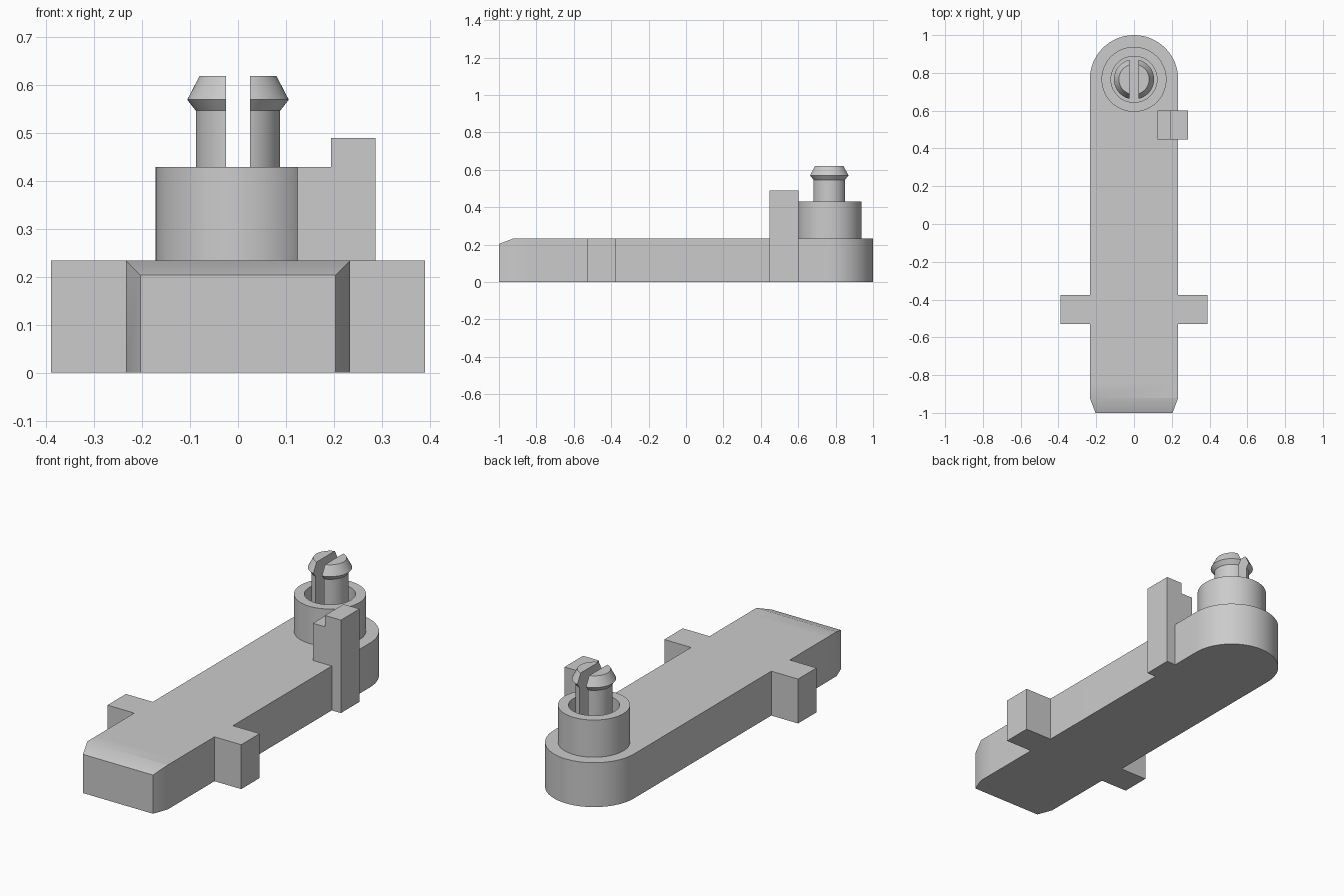
import bpy, bmesh
from math import sin, cos, pi, radians
from mathutils import Vector

if "Cube" in bpy.data.objects:
    bpy.data.objects.remove(bpy.data.objects["Cube"], do_unlink=True)

COLOUR = (0.6, 0.6, 0.6, 1)
grey = bpy.data.materials.new("plain grey")
grey.use_nodes = True
grey.diffuse_color = COLOUR
grey.node_tree.nodes["Principled BSDF"].inputs["Base Color"].default_value = COLOUR

W, TOP, END_Y = 0.234, 0.234, 0.766    # half width, plate height, round end centre
SEGMENTS = 64


def finish(name, bm):
    bmesh.ops.recalc_face_normals(bm, faces=bm.faces)
    mesh = bpy.data.meshes.new(name)
    bm.to_mesh(mesh)
    bm.free()
    mesh.materials.append(grey)
    obj = bpy.data.objects.new(name, mesh)
    bpy.context.collection.objects.link(obj)
    bpy.ops.object.select_all(action='DESELECT')
    obj.select_set(True)
    bpy.context.view_layer.objects.active = obj
    bpy.ops.object.shade_smooth_by_angle(angle=radians(30))
    return obj


def prism(outline, axis, start, end):
    """Extrude a 2D outline along z (axis 2) or y (axis 1)."""
    bm = bmesh.new()
    place = (lambda a, b: (a, b, start)) if axis == 2 else (lambda a, b: (a, start, b))
    face = bm.faces.new([bm.verts.new(place(a, b)) for a, b in outline])
    new = bmesh.ops.extrude_face_region(bm, geom=[face])["geom"]
    move = Vector((0, 0, 0))
    move[axis] = end - start
    bmesh.ops.translate(bm, vec=move, verts=[v for v in new if isinstance(v, bmesh.types.BMVert)])
    return bm


def lathe(profile, caps):
    """Turn (radius, height) points about the round end's centre."""
    bm = bmesh.new()
    angles = [2 * pi * i / SEGMENTS for i in range(SEGMENTS)]
    rings = [[bm.verts.new((r * cos(a), END_Y + r * sin(a), z)) for a in angles] for r, z in profile]
    for low, high in zip(rings, rings[1:]):
        for i in range(SEGMENTS):
            j = (i + 1) % SEGMENTS
            bm.faces.new((low[i], low[j], high[j], high[i]))
    if caps:
        bm.faces.new(rings[0])
        bm.faces.new(rings[-1])
    return bm


def cut(bm, point, normal, trim=True):
    geom = bm.verts[:] + bm.edges[:] + bm.faces[:]
    bmesh.ops.bisect_plane(bm, geom=geom, plane_co=point, plane_no=normal, clear_outer=trim)
    if trim:
        bmesh.ops.holes_fill(bm, edges=[e for e in bm.edges if e.is_boundary])


# Plate with a round back end and tapered front corners
arc = [(W * cos(pi * i / 32), END_Y + W * sin(pi * i / 32)) for i in range(33)]
bm = prism(arc + [(-W, -0.92), (-0.204, -1), (0.204, -1), (W, -0.92)], 2, 0, TOP)
cut(bm, (0, -0.92, TOP), (0, -0.03, 0.08))
cut(bm, (0, -0.84, 0), (0, 1, 0), trim=False)
finish("base_plate", bm)

# Side lugs
for side, name in ((1, "left_lug"), (-1, "right_lug")):
    x0, x1 = side * (W - 0.01), side * 0.39
    finish(name, prism([(x0, 0), (x1, 0), (x1, TOP), (x0, TOP)], 1, -0.53, -0.376))

# Stepped stop on the left edge
finish("stepped_stop", prism([(0.194, 0), (0.287, 0), (0.287, 0.49), (0.194, 0.49),
                              (0.194, 0.43), (0.124, 0.43), (0.124, TOP), (0.194, TOP)], 1, 0.447, 0.602))

# Hollow collar around the clip
finish("collar", lathe([(0.172, TOP), (0.172, 0.43), (0.122, 0.43), (0.122, TOP)], False))

# Split snap peg
bm = lathe([(0.088, TOP), (0.088, 0.547), (0.106, 0.57), (0.08, 0.62)], True)
cut(bm, (0.025, 0, 0), (-1, 0, 0))
peg = finish("split_peg", bm)
peg.modifiers.new("Mirror", 'MIRROR')
